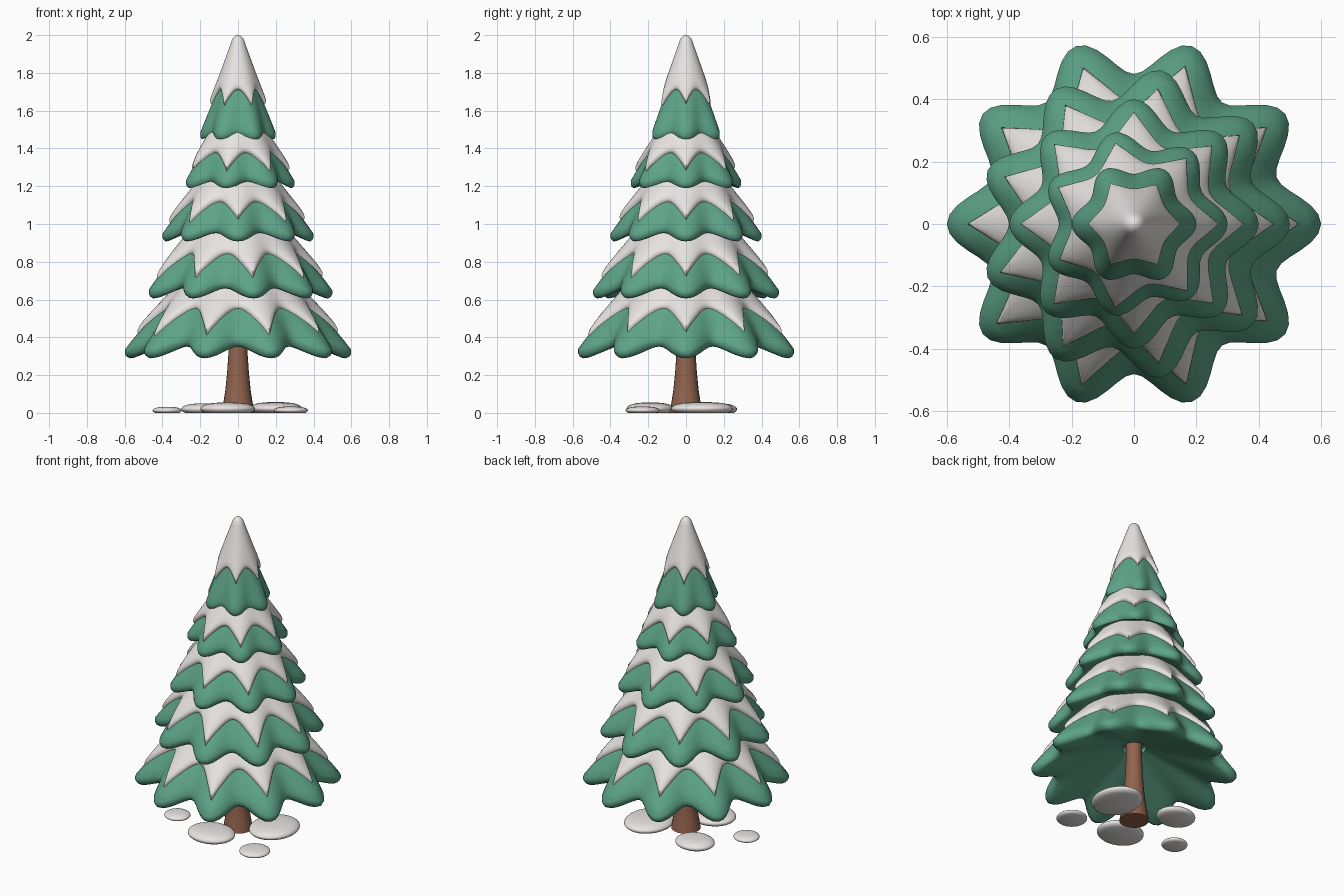
import bpy, math, random

if "Cube" in bpy.data.objects:
    bpy.data.objects.remove(bpy.data.objects["Cube"])

random.seed(4)


def material(name, rgb):
    m = bpy.data.materials.new(name)
    m.diffuse_color = (*rgb, 1)
    m.use_nodes = True
    m.node_tree.nodes["Principled BSDF"].inputs["Base Color"].default_value = m.diffuse_color
    return m


GREEN = material("pine green", (0.11, 0.37, 0.245))
SNOW = material("snow white", (0.82, 0.79, 0.775))
BROWN = material("bark brown", (0.29, 0.125, 0.075))


def loft(name, rings, mat, angle=50, cap_start=True, cap_end=True):
    """Skin a list of equal-length point rings."""
    n = len(rings[0])
    verts = [p for ring in rings for p in ring]
    faces = []
    for i in range(len(rings) - 1):
        for j in range(n):
            k = (j + 1) % n
            faces.append((i * n + j, (i + 1) * n + j, (i + 1) * n + k, i * n + k))
    if cap_start:
        faces.append(tuple(range(n)))
    if cap_end:
        last = (len(rings) - 1) * n
        faces.append(tuple(last + j for j in reversed(range(n))))
    me = bpy.data.meshes.new(name)
    me.from_pydata(verts, [], faces)
    me.materials.append(mat)
    ob = bpy.data.objects.new(name, me)
    bpy.context.collection.objects.link(ob)
    bpy.ops.object.select_all(action='DESELECT')
    ob.select_set(True)
    bpy.context.view_layer.objects.active = ob
    bpy.ops.object.shade_smooth_by_angle(angle=math.radians(angle))
    return ob


def polar(r, a, z):
    return (r * math.cos(a), r * math.sin(a), z)


def circle(r, z, n=32):
    return [polar(r, 2 * math.pi * j / n, z) for j in range(n)]


def tier(index, tips, R, r0, z_top, z_rim, t_valley, t_tip):
    """One scalloped skirt of branches with its snow cover."""
    seg = tips * 12
    angles = [2 * math.pi * j / seg for j in range(seg)]
    droop = 0.045 * R + 0.004
    slope = math.hypot(z_top - z_rim, 0.9 * R)
    nr, nz = (z_top - z_rim) / slope, 0.9 * R / slope

    def surface(t, a, off=0.0):
        c = math.cos(tips * a)
        r = (r0 + (0.9 * R - r0) * t) * (1 + 0.11 * t * t * c) + off * nr
        z = z_top + (z_rim - z_top) * t - droop * t ** 3 * c + off * nz
        return polar(r, a, z + 0.06 * R * (t ** 2 - t ** 8))

    # green skirt: outer slope, rounded rim, hollow underside
    rings = [[surface(i / 16, a) for a in angles] for i in range(17)]
    thick = 0.03 + 0.025 * R
    for scale, drop in ((1.0, 0.45), (0.985, 0.8), (0.955, 1.0), (0.92, 0.95)):
        rings.append([(x * scale, y * scale, z - thick * drop)
                      for x, y, z in (surface(1, a) for a in angles)])
    z_in = z_rim + 0.2 * R
    for f in (0.2, 0.45, 0.7, 1.0):
        ring = []
        for a in angles:
            c = math.cos(tips * a) * (1 - f) ** 2
            r = 0.83 * R * (1 - f) + 0.07 * f + 0.08 * R * c
            z = (z_rim - thick) * (1 - f) + z_in * f - droop * c
            ring.append(polar(r, a, z))
        rings.append(ring)
    rings.append([(x, y, z + 0.03) for x, y, z in rings[-1]])
    loft(f"branch_tier_{index}", rings, GREEN)

    # snow with pointed drips over the branch tips
    reach = [t_tip + random.uniform(-0.02, 0.02) for _ in range(tips)]
    d = 0.024 if index < 5 else 0.02

    def edge(a):
        k = round(a * tips / (2 * math.pi)) % tips
        return reach[k] - (reach[k] - t_valley) * abs(math.sin(tips * a / 2)) ** 0.75

    rows = []
    if index == 5:
        rows += [circle(0.001, 2.0, seg), circle(0.012, 1.997, seg), circle(0.022, 1.989, seg)]
    steps = [i / 12 for i in range(12)] + [0.955, 0.98, 0.993, 1.0]
    for s in steps:
        off = d * math.sqrt(1 - s ** 24)
        rows.append([surface(s * edge(a), a, off) for a in angles])
    rows.append([surface(0.97 * edge(a), a, -0.006) for a in angles])
    loft(f"snow_tier_{index}", rows, SNOW, 60, cap_end=False)


# tips, tip radius, top radius, top z, rim z, snow valley, snow tip
TIERS = [
    (10, 0.60, 0.06, 0.95, 0.365, 0.725, 0.895),
    (9, 0.50, 0.05, 1.20, 0.675, 0.725, 0.895),
    (8, 0.40, 0.04, 1.43, 0.97, 0.72, 0.89),
    (7, 0.30, 0.03, 1.65, 1.245, 0.71, 0.885),
    (6, 0.20, 0.012, 1.97, 1.497, 0.56, 0.71),
]
for i, spec in enumerate(TIERS):
    tier(i + 1, *spec)

# flared trunk
loft("trunk", [circle(r, z, 24) for r, z in (
    (0.086, 0.0), (0.078, 0.05), (0.067, 0.12), (0.058, 0.21),
    (0.051, 0.31), (0.047, 0.42), (0.045, 0.60))], BROWN)

# flattened snow patches on the ground: x, y, half width, half depth, height
PATCHES = [
    (-0.055, -0.19, 0.145, 0.125, 0.055),
    (0.20, 0.085, 0.14, 0.165, 0.057),
    (-0.18, 0.165, 0.12, 0.105, 0.05),
    (-0.375, -0.08, 0.077, 0.075, 0.032),
    (0.28, -0.23, 0.09, 0.09, 0.034),
]
for i, (px, py, rx, ry, h) in enumerate(PATCHES):
    rows = []
    for k in range(13):
        a = math.radians(-40 + 129.5 * k / 12)
        w = math.cos(a) ** 0.7
        low = math.sin(math.radians(40))
        zz = h * (math.sin(a) + low) / (1 + low)
        rows.append([(px + rx * w * x, py + ry * w * y, zz)
                     for x, y, _ in circle(1, 0, 28)])
    loft(f"ground_snow_{i + 1}", rows, SNOW)

# consistent outward normals
for ob in list(bpy.data.objects):
    bpy.ops.object.select_all(action='DESELECT')
    ob.select_set(True)
    bpy.context.view_layer.objects.active = ob
    bpy.ops.object.mode_set(mode='EDIT')
    bpy.ops.mesh.select_all(action='SELECT')
    bpy.ops.mesh.normals_make_consistent(inside=False)
    bpy.ops.object.mode_set(mode='OBJECT')
